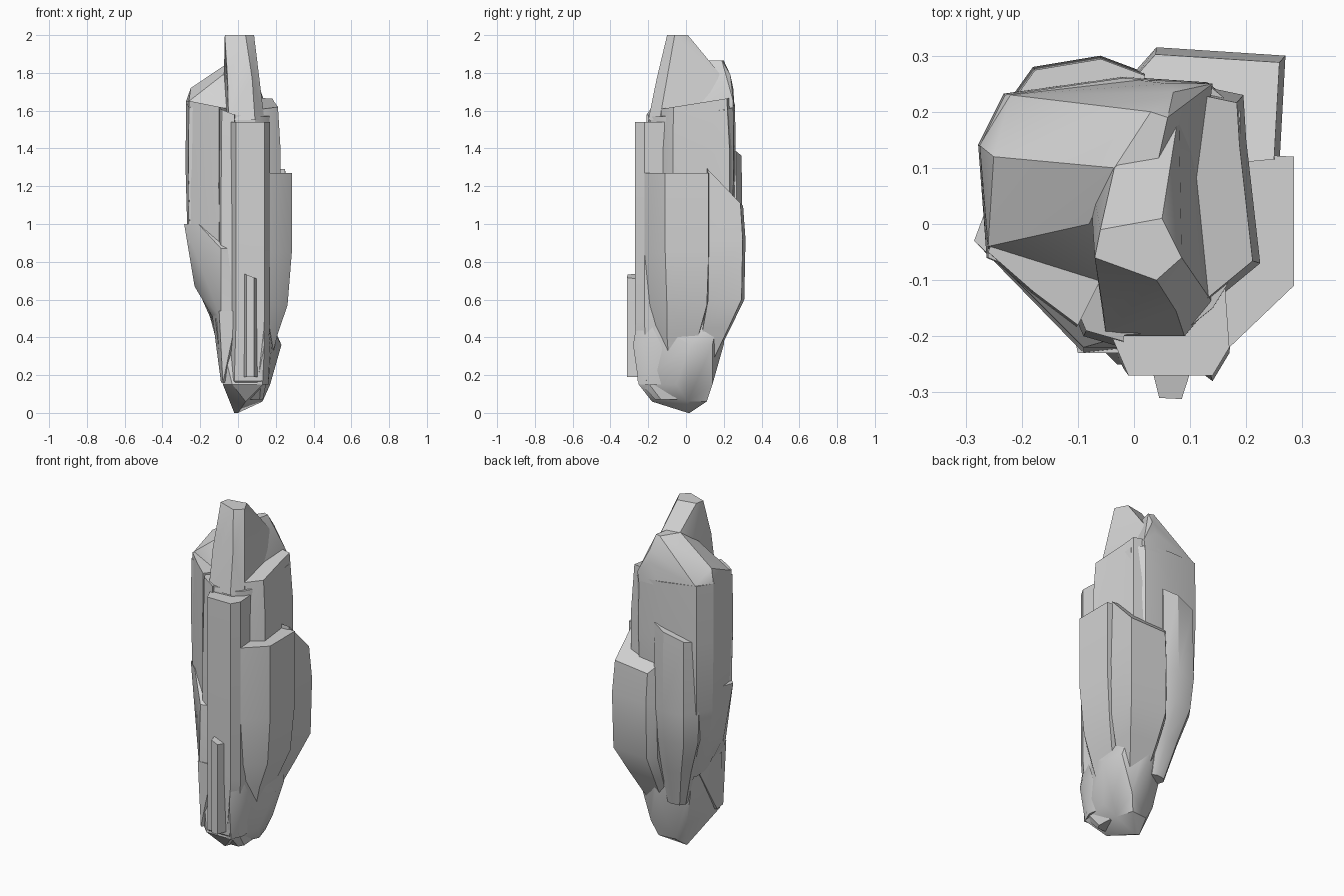
import bpy
import bmesh
import math

cube = bpy.data.objects.get("Cube")
if cube:
    bpy.data.objects.remove(cube, do_unlink=True)

# One stone colour for the whole spire
stone = bpy.data.materials.new("grey stone")
stone.use_nodes = True
stone.diffuse_color = (.65, .65, .65, 1)
shader = stone.node_tree.nodes["Principled BSDF"]
shader.inputs["Base Color"].default_value = stone.diffuse_color
shader.inputs["Roughness"].default_value = .9


def finish(bm, name):
    """Turn a bmesh into a shaded rock object."""
    bmesh.ops.recalc_face_normals(bm, faces=bm.faces)
    mesh = bpy.data.meshes.new(name)
    bm.to_mesh(mesh)
    bm.free()
    mesh.materials.append(stone)
    rock = bpy.data.objects.new(name, mesh)
    bpy.context.collection.objects.link(rock)
    bpy.ops.object.select_all(action="DESELECT")
    rock.select_set(True)
    bpy.context.view_layer.objects.active = rock
    bpy.ops.object.shade_smooth_by_angle(angle=math.radians(30))


def slab(name, outline, levels, tilt=(0, 0)):
    """Loft an outline through (height, scale, shift x, shift y) levels.
    The highest level, listed first, is sloped by the tilt."""
    bm = bmesh.new()
    rings = []
    for number, (height, scale, shift_x, shift_y) in enumerate(levels):
        ring = []
        for x, y in outline:
            slope = 0 if number else x * tilt[0] + y * tilt[1]
            ring.append(bm.verts.new((x * scale + shift_x, y * scale + shift_y, height + slope)))
        rings.append(ring)
    count = len(outline)
    for upper, lower in zip(rings, rings[1:]):
        for i in range(count):
            j = (i + 1) % count
            bm.faces.new((upper[i], upper[j], lower[j], lower[i]))
    bm.faces.new(rings[0])
    bm.faces.new(rings[-1])
    finish(bm, name)


def boulder(name, *layers):
    """Wrap a convex rock around layers of (height, corner, corner, ...)."""
    bm = bmesh.new()
    for height, *corners in layers:
        for x, y in corners:
            bm.verts.new((x, y, height))
    result = bmesh.ops.convex_hull(bm, input=bm.verts)
    loose = set(result["geom_interior"]) | set(result["geom_unused"])
    bmesh.ops.delete(bm, geom=[v for v in loose if isinstance(v, bmesh.types.BMVert)], context="VERTS")
    bmesh.ops.dissolve_limit(bm, angle_limit=math.radians(4), verts=bm.verts, edges=bm.edges)
    finish(bm, name)


# Main column, reaching from the base to the shoulder
slab("core_column",
     [(-.26, -.06), (-.09, -.13), (-.05, -.2), (.09, -.19), (.14, -.15), (.19, -.07),
      (.19, .2), (.13, .25), (-.02, .26), (-.23, .23), (-.275, .14)],
     [(1.6, 1, 0, 0), (1.3, 1.01, 0, 0), (.9, .97, 0, 0), (.67, .8, 0, 0), (.45, .52, .02, 0)],
     tilt=(-.1, .12))

# Rounded shoulder behind and left of the peak
boulder("shoulder",
        (1.58, (-.26, -.05), (-.1, -.1), (.09, -.15), (.13, .25), (-.02, .26), (-.23, .23), (-.275, .14)),
        (1.65, (-.26, -.04), (-.12, -.07), (-.275, .14), (-.22, .23), (.14, .25)),
        (1.72, (-.25, .12), (-.2, .02), (.06, .25)),
        (1.79, (-.13, .08), (-.08, 0), (.07, .235)),
        (1.865, (-.035, .1), (.03, .2), (.06, .19), (.04, .1)))

# Narrow ridge that forms the summit
boulder("summit_ridge",
        (2, (-.06, -.01), (-.07, -.06), (.04, -.1), (.085, -.06), (.05, .01)),
        (1.87, (.04, .11), (-.035, .1)),
        (1.77, (.08, .2), (-.055, -.155), (.075, -.155)),
        (1.55, (-.05, -.2), (.09, -.2), (.14, -.14), (.11, .22), (-.08, .1)))

# Ledge on the right of the summit
slab("right_ledge",
     [(.08, -.16), (.14, -.14), (.225, -.07), (.2, .15), (.195, .23), (.1, .25)],
     [(1.63, .94, 0, 0), (1.4, 1, 0, 0), (.9, 1, 0, 0)], tilt=(0, .15))

# Tall front pillar
slab("front_pillar",
     [(-.04, -.2), (-.01, -.27), (.14, -.27), (.17, -.22), (.16, -.08), (0, -.08)],
     [(1.54, 1, 0, 0), (.5, 1, 0, 0), (.17, .95, -.01, 0), (.07, .6, .03, 0)])

# Thin column left of the front pillar
slab("front_left_column",
     [(-.12, -.13), (-.09, -.2), (-.02, -.22), (0, -.1)],
     [(1.57, .95, 0, 0), (1.1, 1, 0, 0), (.6, 1, 0, 0)], tilt=(-.4, 0))

# Plate on the upper left front
slab("upper_left_plate",
     [(-.26, -.05), (-.18, -.12), (-.1, -.18), (-.06, -.1), (-.2, .1)],
     [(1.6, 1, 0, 0), (1.2, 1.02, 0, 0), (.9, 1, 0, 0)], tilt=(-.2, 0))

# Broad right slab
slab("right_slab",
     [(.12, -.24), (.17, -.22), (.285, -.11), (.285, .12), (.1, .13)],
     [(1.27, 1, 0, 0), (.85, 1, 0, 0), (.57, .92, 0, 0), (.42, .74, 0, -.02), (.25, .45, .04, -.04)])

# Back right slab with a sloping top
slab("back_right_slab",
     [(0, .27), (.04, .315), (.27, .3), (.26, .12), (.05, .1)],
     [(1.41, .96, 0, 0), (.92, 1, 0, 0), (.6, .98, 0, 0), (.45, .75, .01, 0), (.25, .4, .03, .01)],
     tilt=(0, -1))

# Back left slab
slab("back_left_slab",
     [(-.23, .21), (-.18, .28), (-.06, .3), (.02, .27), (0, .1), (-.2, .1)],
     [(1.38, .98, 0, 0), (.9, 1, 0, 0), (.72, .94, 0, 0), (.52, .66, 0, .03), (.3, .4, 0, .05)],
     tilt=(.3, 0))

# Flared lower left slab, highest at its outer edge
boulder("lower_left_slab",
        (1, (-.285, -.03), (-.21, -.1), (-.255, .05)),
        (.87, (-.13, -.18), (-.09, -.22), (-.02, -.2)),
        (.67, (-.23, -.02), (-.2, .1), (-.17, -.13)),
        (.5, (-.13, -.06), (-.12, .1), (-.09, -.23), (0, -.22)))

# Narrow block carrying the flared slab down to the foot
boulder("lower_left_base",
        (.54, (-.14, -.06), (-.12, .1), (-.1, -.23), (0, -.23)),
        (.16, (-.09, -.16), (-.08, -.23), (0, -.1)))

# Thin strips standing against the front
slab("front_strip",
     [(.03, -.25), (.045, -.31), (.085, -.312), (.105, -.25)],
     [(.75, 1, 0, 0), (.19, 1, 0, 0)], tilt=(-.4, 0))
boulder("front_right_strip",
        (.54, (.13, -.25), (.15, -.22)),
        (.36, (.12, -.26), (.14, -.28), (.17, -.23), (.18, -.13)),
        (.15, (.1, -.25), (.13, -.25), (.16, -.18), (.15, -.1)))

# Tapered foot
boulder("foot",
        (.5, (-.12, -.16), (-.11, .12), (.08, .21), (.17, .17), (.15, -.2)),
        (.36, (.23, .02), (.2, .14), (.06, .2), (-.1, .1)),
        (.15, (-.08, -.2), (-.03, -.25), (.13, -.25), (.17, -.05), (.13, .14), (-.06, .08)),
        (.06, (.04, -.18), (.13, .01), (.1, .11), (0, .1)),
        (0, (-.02, .02), (0, .01)))
